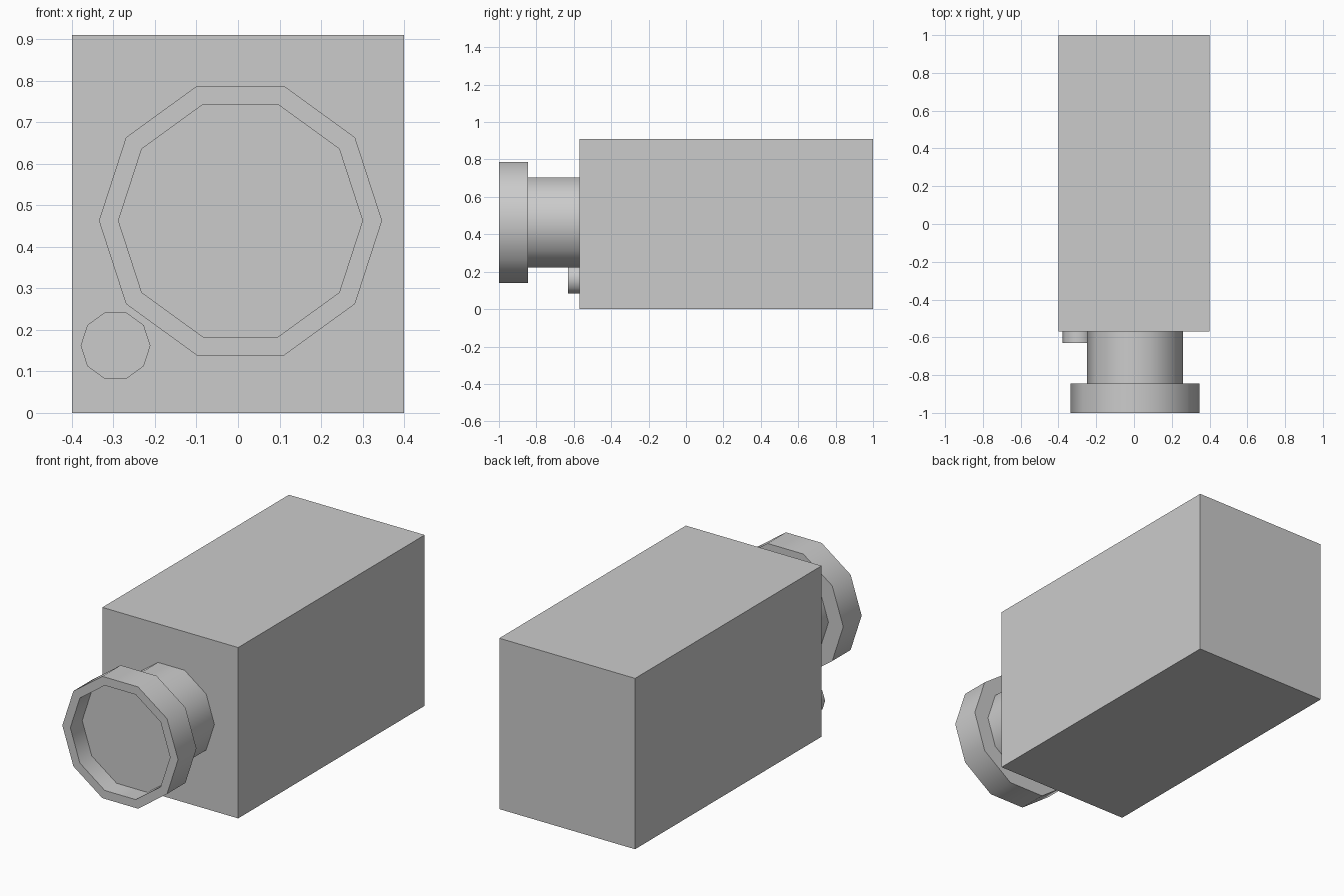
import bpy, bmesh, math
from mathutils import Vector

if "Cube" in bpy.data.objects:
    bpy.data.objects.remove(bpy.data.objects["Cube"])

SIDES = 10


def finish(name, bm, smooth=False):
    bmesh.ops.recalc_face_normals(bm, faces=bm.faces)
    mesh = bpy.data.meshes.new(name)
    bm.to_mesh(mesh)
    bm.free()
    ob = bpy.data.objects.new(name, mesh)
    bpy.context.collection.objects.link(ob)
    if smooth:
        bpy.ops.object.select_all(action='DESELECT')
        ob.select_set(True)
        bpy.context.view_layer.objects.active = ob
        bpy.ops.object.shade_smooth_by_angle(angle=math.radians(40))
    return ob


def box(name, lo, hi):
    bm = bmesh.new()
    bmesh.ops.create_cube(bm, size=1)
    lo, hi = Vector(lo), Vector(hi)
    for v in bm.verts:
        v.co = (lo + hi) / 2 + v.co * (hi - lo)
    return finish(name, bm)


def lathe(name, x, z, profile):
    """Turn (radius, y) points about an axis along y, closed by end caps."""
    bm = bmesh.new()
    rings = []
    for r, y in profile:
        ring = []
        for i in range(SIDES):
            a = math.tau * i / SIDES
            ring.append(bm.verts.new((x + r * math.cos(a), y, z + r * math.sin(a))))
        rings.append(ring)
    for a, b in zip(rings, rings[1:]):
        for i in range(SIDES):
            j = (i + 1) % SIDES
            bm.faces.new((a[i], a[j], b[j], b[i]))
    bm.faces.new(rings[0])
    bm.faces.new(rings[-1])
    return finish(name, bm, smooth=True)


# Main housing
box("camera_body", (-0.4, -0.57, 0), (0.4, 1.0, 0.91))

# Lens: recessed glass, hood ring and narrower barrel in one profile
lathe("lens", 0.006, 0.463, [
    (0.294, -0.90), (0.294, -1.0), (0.341, -1.0),
    (0.341, -0.845), (0.254, -0.845), (0.254, -0.56)])

# Small round sensor on the front face
lathe("front_button", -0.295, 0.162, [(0.084, -0.63), (0.084, -0.56)])
